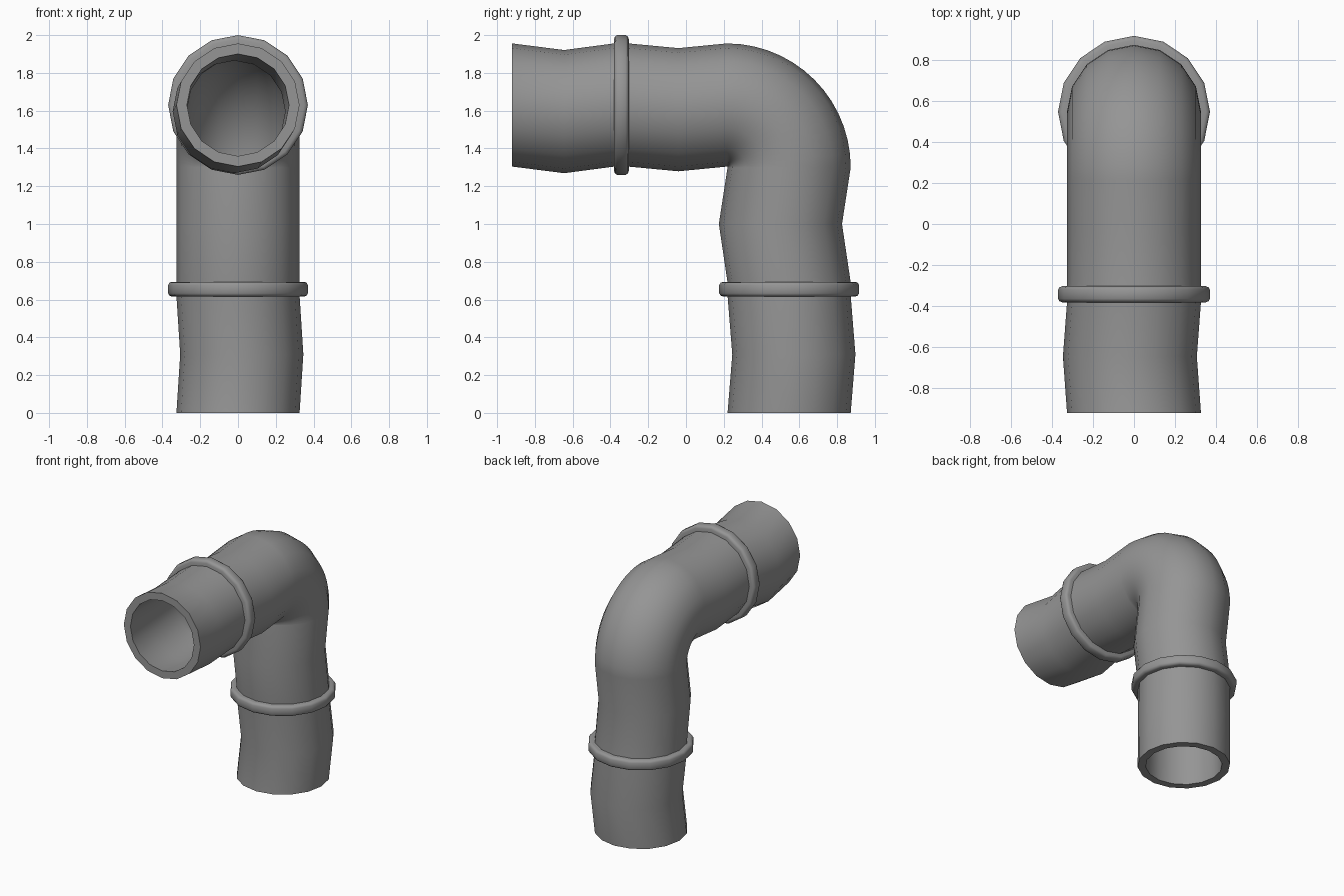
import bpy, bmesh, math
from mathutils import Vector

if "Cube" in bpy.data.objects:
    bpy.data.objects.remove(bpy.data.objects["Cube"])

SIDES = 16
R_OUT, R_IN = 0.326, 0.27
AX_Y, AX_Z = 0.546, 1.63      # axis of the upright leg / of the level leg
R_BEND = 0.33
BY, BZ = AX_Y - R_BEND, AX_Z - R_BEND   # centre of the bend

# Dark grey finish
GREY = bpy.data.materials.new("dark_grey")
GREY.diffuse_color = (0.30, 0.30, 0.30, 1)
GREY.use_nodes = True
GREY.node_tree.nodes["Principled BSDF"].inputs["Base Color"].default_value = GREY.diffuse_color


def ring(bm, centre, angle, radius):
    """Ring of vertices; angle 0 = pipe running up, 90 degrees = pipe running forward."""
    n = Vector((0, math.cos(angle), math.sin(angle)))
    x = Vector((1, 0, 0))
    c = Vector(centre)
    return [bm.verts.new(c + radius * (math.cos(t) * n + math.sin(t) * x))
            for t in (2 * math.pi * i / SIDES for i in range(SIDES))]


def loft(name, sections):
    """Closed loft through (centre, angle, radius) sections, last joined to first."""
    bm = bmesh.new()
    rings = [ring(bm, *s) for s in sections]
    for a, b in zip(rings, rings[1:] + rings[:1]):
        for i in range(SIDES):
            j = (i + 1) % SIDES
            bm.faces.new((a[i], a[j], b[j], b[i]))
    bmesh.ops.recalc_face_normals(bm, faces=bm.faces)
    me = bpy.data.meshes.new(name)
    bm.to_mesh(me)
    bm.free()
    me.materials.append(GREY)
    ob = bpy.data.objects.new(name, me)
    bpy.context.collection.objects.link(ob)
    bpy.ops.object.select_all(action='DESELECT')
    ob.select_set(True)
    bpy.context.view_layer.objects.active = ob
    bpy.ops.object.shade_smooth_by_angle(angle=math.radians(40))
    return ob


# Centre line: slightly dented upright leg, bend, slightly dented level leg
H = math.pi / 2
path = [((0, AX_Y, 0), 0), ((0.02, 0.571, 0.31), 0), ((0, AX_Y, 0.62), 0),
        ((0, AX_Y, 0.69), 0), ((0, 0.50, 1.0), 0)]
STEPS = 14
for k in range(STEPS + 1):
    a = H * k / STEPS
    path.append(((0, BY + R_BEND * math.cos(a), BZ + R_BEND * math.sin(a)), a))
path += [((0, -0.04, 1.605), H), ((0, -0.305, AX_Z), H), ((0, -0.38, AX_Z), H),
         ((-0.02, -0.645, 1.595), H), ((0, -0.92, AX_Z), H)]

# Hollow pipe: outer wall out, inner wall back
loft("bent_pipe", [(c, a, R_OUT) for c, a in path] +
     [(c, a, R_IN) for c, a in reversed(path)])

# Rounded collars: (offset along pipe, radius)
profile = [(-0.039, 0.315), (-0.039, 0.350), (-0.034, 0.363), (-0.022, 0.370),
           (0.022, 0.370), (0.034, 0.363), (0.039, 0.350), (0.039, 0.315)]
loft("lower_collar", [((0, AX_Y, 0.655 + o), 0, r) for o, r in profile])
loft("front_collar", [((0, -0.342 - o, AX_Z), H, r) for o, r in profile])
